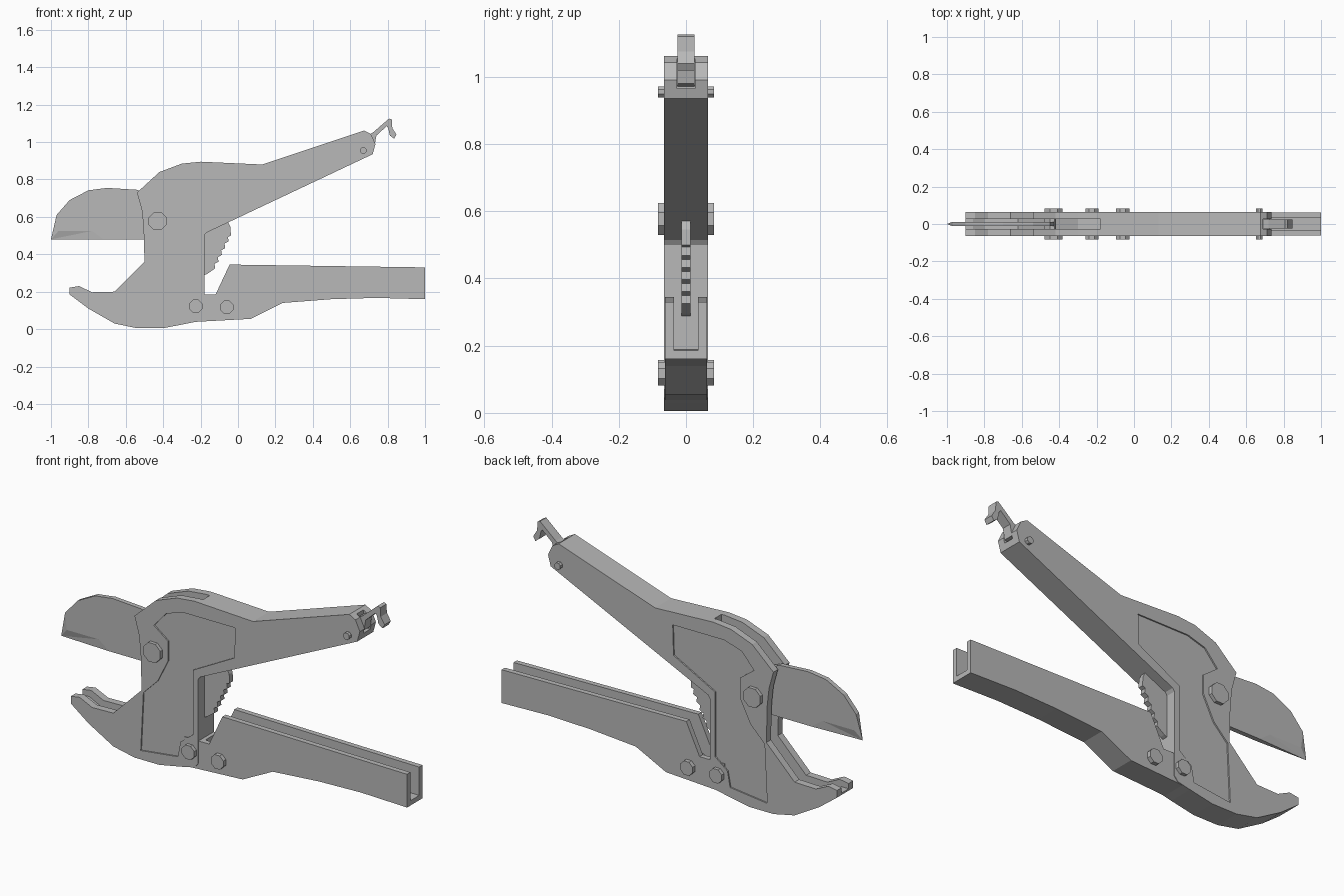
import bpy
import bmesh
from math import cos, sin, pi

if "Cube" in bpy.data.objects:
    bpy.data.objects.remove(bpy.data.objects["Cube"], do_unlink=True)

GREY = (0.48, 0.48, 0.48, 1)
steel = bpy.data.materials.new("plain_grey")
steel.use_nodes = True
steel.diffuse_color = GREY
steel.node_tree.nodes["Principled BSDF"].inputs["Base Color"].default_value = GREY


def finish(name, bm):
    bmesh.ops.recalc_face_normals(bm, faces=bm.faces)
    mesh = bpy.data.meshes.new(name)
    bm.to_mesh(mesh)
    bm.free()
    mesh.materials.append(steel)
    obj = bpy.data.objects.new(name, mesh)
    bpy.context.collection.objects.link(obj)
    return obj


def prism(name, profile, y0, y1):
    """Extrude an (x, z) profile from y0 to y1."""
    bm = bmesh.new()
    face = bm.faces.new([bm.verts.new((x, y0, z)) for x, z in profile])
    new = bmesh.ops.extrude_face_region(bm, geom=[face])["geom"]
    verts = [v for v in new if isinstance(v, bmesh.types.BMVert)]
    bmesh.ops.translate(bm, verts=verts, vec=(0, y1 - y0, 0))
    return finish(name, bm)


def cut(obj, profile, y0, y1):
    """Carve a prism out of an object."""
    cutter = prism("cutter", profile, y0, y1)
    cutter.hide_render = True
    mod = obj.modifiers.new("cut", "BOOLEAN")
    mod.operation = "DIFFERENCE"
    mod.solver = "EXACT"
    mod.object = cutter
    bpy.context.view_layer.objects.active = obj
    bpy.ops.object.modifier_apply(modifier=mod.name)
    bpy.data.objects.remove(cutter, do_unlink=True)


def disc(x, z, r, sides):
    return [(x + r * cos(2 * pi * (i + .5) / sides),
             z + r * sin(2 * pi * (i + .5) / sides)) for i in range(sides)]


HALF = 0.065

# Body with the fixed jaw and the upper handle
body = prism("body_and_upper_handle", [
    (-.54, .73), (-.42, .84), (-.3, .885), (-.2, .895), (.13, .88),
    (.675, 1.062), (.71, 1.043), (.735, .99), (.72, .935),
    (-.17, .515), (-.18, .5), (-.18, .07), (-.2, .045), (-.27, .03),
    (-.4, .005), (-.54, .005), (-.66, .03), (-.8, .11), (-.9, .185),
    (-.9, .222), (-.85, .23), (-.78, .197), (-.66, .2), (-.5, .36),
    (-.505, .55), (-.515, .64)], -HALF, HALF)

# Blade slot running over the top, down the front and along the jaw
cut(body, [(-.18, 1), (-.18, .85), (-.3, .82), (-.42, .7), (-.44, .35),
           (-.62, .165), (-.8, .165), (-.86, .195), (-1.1, .195), (-1.1, 1)],
    -.028, .028)

# Fork for the latch at the handle tip
cut(body, [(.69, 1.2), (.69, .965), (.8, .965), (.8, 1.2)], -.027, .027)

# Shallow recessed panel on both sides
panel = [(-.43, .71), (-.36, .79), (-.26, .82), (.03, .82), (.025, .665),
         (-.21, .54), (-.21, .21), (-.28, .155), (-.295, .075), (-.505, .05),
         (-.49, .35), (-.41, .43), (-.35, .55), (-.35, .65)]
for side in (-1, 1):
    cut(body, panel, side * (HALF - .007), side * (HALF + .05))

# Lower handle, a channel open at the top
lower = prism("lower_handle", [
    (-.26, .185), (-.12, .185), (-.045, .345), (1, .33), (1, .16), (.74, .167),
    (.5, .16), (.24, .14), (.07, .055), (-.26, .037)], -.062, .062)
cut(lower, [(-.16, .5), (-.16, .12), (.07, .11), (.24, .165), (.5, .182),
            (.74, .19), (1.1, .183), (1.1, .5)], -.035, .035)

# Ratchet rack with a toothed outer edge
teeth = []
for i in range(5):
    x, z = -.122 + .018 * i, .325 + .036 * i
    teeth += [(x, z), (x - .004, z + .024)]
prism("ratchet_rack", [(-.2, .28), (-.165, .295)] + teeth +
      [(-.038, .5), (-.04, .545), (-.055, .575), (-.2, .54)], -.014, .014)

# Blade with a sharpened point
outline = [(-.96, .525), (-.78, .525), (-.72, .48), (-.45, .48), (-.42, .6),
           (-.45, .71), (-.54, .745), (-.7, .755), (-.8, .742), (-.9, .69),
           (-.97, .61)]
bm = bmesh.new()
tip = bm.verts.new((-1, 0, .48))
near, far = [[bm.verts.new((x, y, z)) for x, z in outline] for y in (-.012, .012)]
for ring in (near, far):
    bm.faces.new(ring)
    bm.faces.new((tip, ring[0], ring[1]))
    bm.faces.new((tip, ring[1], ring[2]))
    bm.faces.new((tip, ring[-1], ring[0]))
for i in range(2, len(outline) - 1):
    bm.faces.new((near[i], near[i + 1], far[i + 1], far[i]))
bm.faces.new((tip, near[2], far[2]))
bm.faces.new((tip, near[-1], far[-1]))
finish("blade", bm)

# Hooked latch at the handle tip
prism("latch", [
    (.685, .97), (.73, .98), (.74, 1.035), (.795, 1.085), (.803, 1.075),
    (.812, 1.035), (.835, 1.018), (.847, 1.04), (.825, 1.075), (.822, 1.12),
    (.808, 1.126), (.72, 1.05), (.685, 1.03)], -.025, .025)

# Pivot bolts and latch pin
for name, x, z, r, sides in (("blade_bolt", -.43, .577, .052, 8),
                             ("jaw_bolt", -.225, .122, .038, 8),
                             ("handle_bolt", -.06, .117, .038, 8),
                             ("latch_pin", .67, .955, .018, 8)):
    prism(name, disc(x, z, r, sides), -.083, .083)
